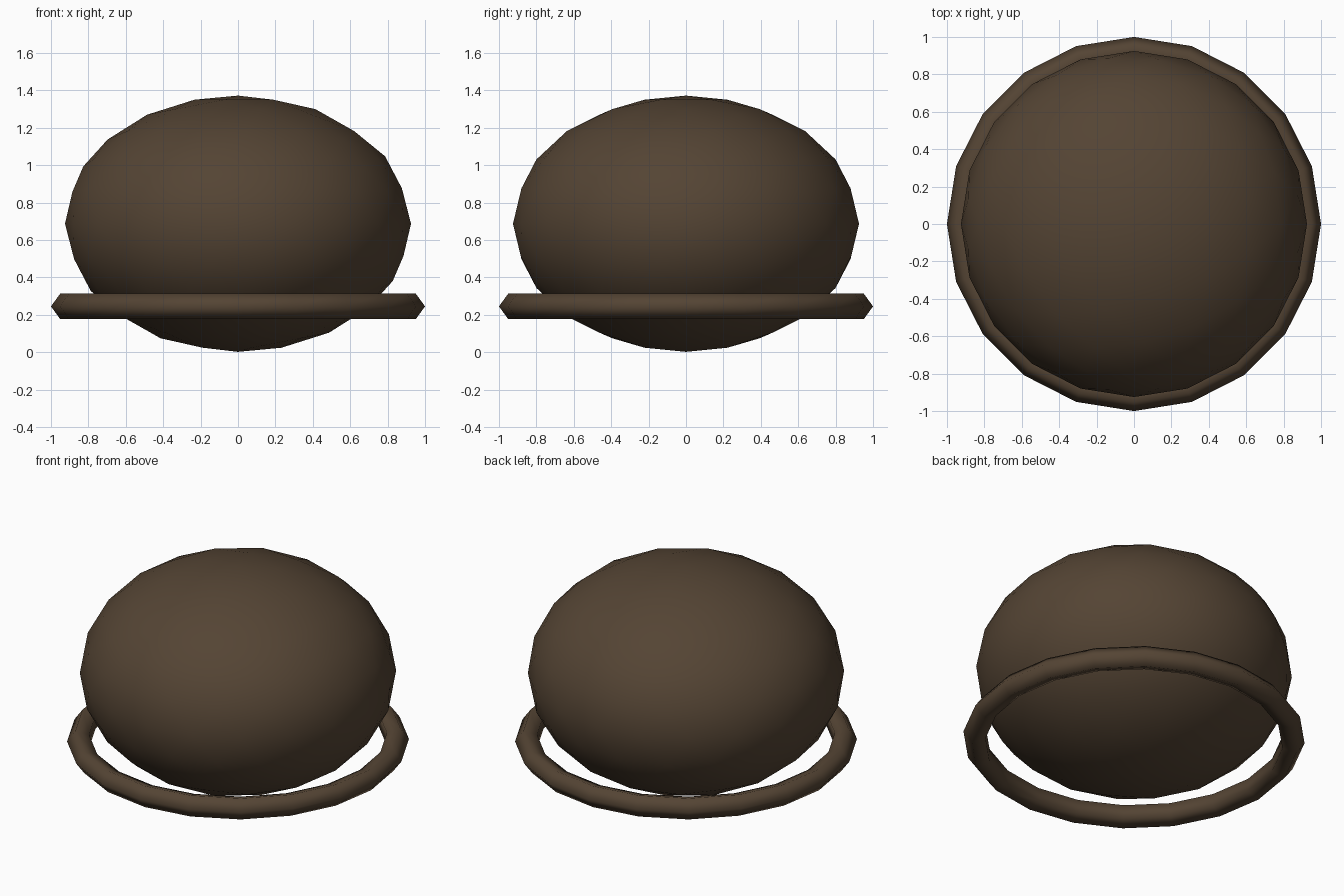
import bpy
import math

if "Cube" in bpy.data.objects:
    bpy.data.objects.remove(bpy.data.objects["Cube"])

brown = bpy.data.materials.new("dark brown")
brown.diffuse_color = (0.089, 0.058, 0.034, 1)
brown.use_nodes = True
brown.node_tree.nodes["Principled BSDF"].inputs["Base Color"].default_value = brown.diffuse_color


def finish(name):
    """Name, colour and smooth the primitive just added."""
    ob = bpy.context.object
    ob.name = name
    ob.data.materials.append(brown)
    bpy.ops.object.transform_apply(location=False, rotation=True, scale=True)
    bpy.ops.object.shade_smooth()
    return ob


# squashed round body
bpy.ops.mesh.primitive_ico_sphere_add(subdivisions=3, radius=1, location=(0, 0, 0.687),
                                      rotation=(0, 0, math.pi))
bpy.context.object.scale = (0.925, 0.925, 0.685)
finish("body")

# five-sided ring floating round the lower half
bpy.ops.mesh.primitive_torus_add(major_segments=20, minor_segments=5,
                                 major_radius=0.9285, minor_radius=0.0715,
                                 location=(0, 0, 0.245))
finish("ring")
